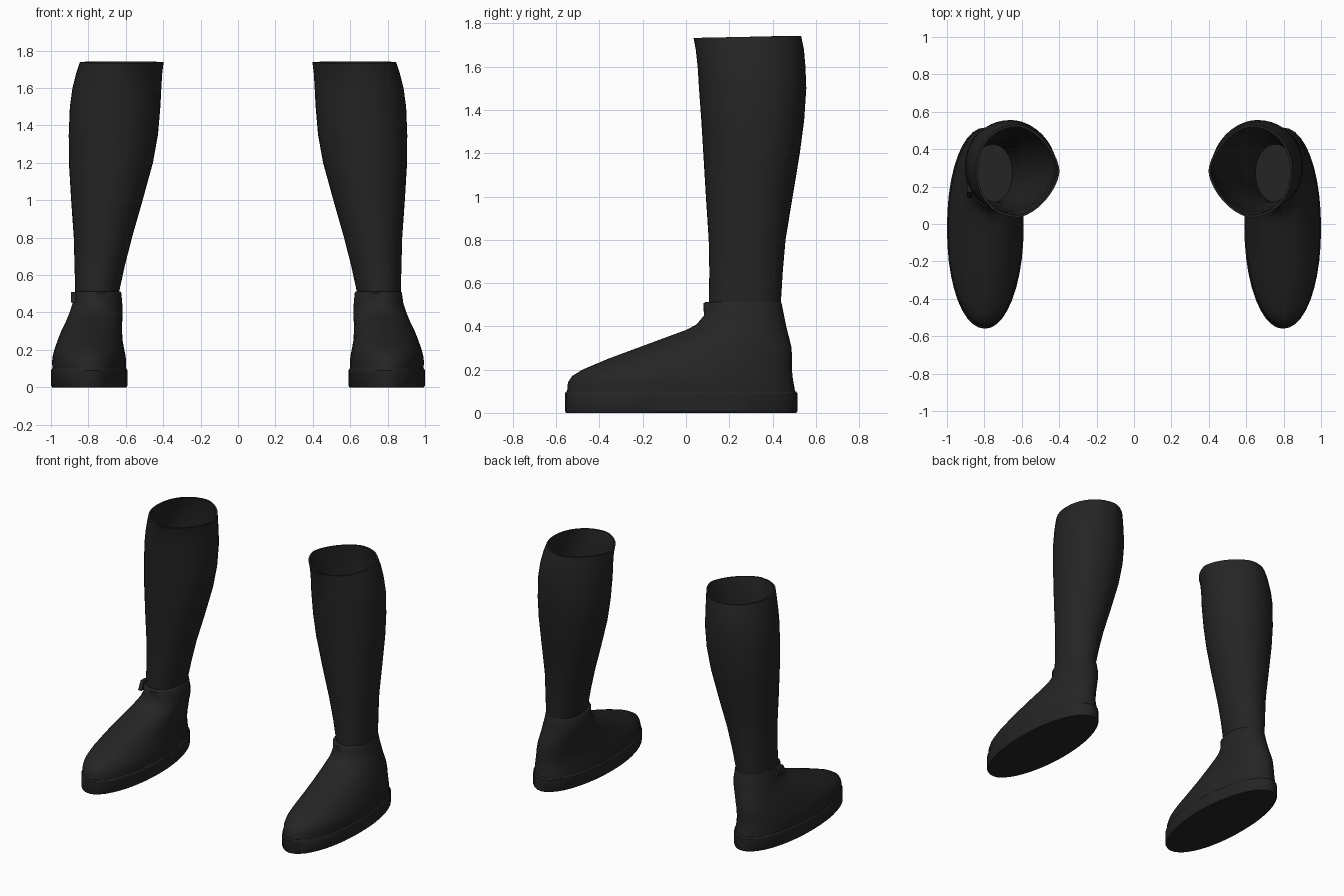
import bpy, bmesh, math

cube = bpy.data.objects.get("Cube")
if cube:
    bpy.data.objects.remove(cube, do_unlink=True)

black = bpy.data.materials.new("black leather")
black.use_nodes = True
COLOUR = (0.018, 0.018, 0.018, 1)
black.diffuse_color = COLOUR
black.node_tree.nodes["Principled BSDF"].inputs["Base Color"].default_value = COLOUR

SEGMENTS = 40


def power(v, p):
    return math.copysign(abs(v) ** p, v)


def ring_points(z, x0, x1, y0, y1, inner=2.0, tilt=0.0):
    """Rounded ring; 'inner' below 2 pulls the inner side to a point."""
    cx, cy, rx, ry = (x0 + x1) / 2, (y0 + y1) / 2, (x1 - x0) / 2, (y1 - y0) / 2
    points = []
    for i in range(SEGMENTS):
        a = 2 * math.pi * i / SEGMENTS
        c, s = math.cos(a), math.sin(a)
        p = 2 / (inner if c < 0 else 2.1)
        points.append((cx + rx * power(c, p), cy + ry * power(s, p), z + tilt * s))
    return points


def finish(name, bm, side, angle):
    if side < 0:
        for v in bm.verts:
            v.co.x *= -1
    bmesh.ops.recalc_face_normals(bm, faces=bm.faces)
    mesh = bpy.data.meshes.new(name)
    bm.to_mesh(mesh)
    bm.free()
    mesh.materials.append(black)
    obj = bpy.data.objects.new(name, mesh)
    bpy.context.collection.objects.link(obj)
    bpy.ops.object.select_all(action='DESELECT')
    obj.select_set(True)
    bpy.context.view_layer.objects.active = obj
    bpy.ops.object.shade_smooth_by_angle(angle=math.radians(angle))
    return obj


def loft(name, rings, side, angle=40):
    bm = bmesh.new()
    loops = [[bm.verts.new(p) for p in ring_points(*r)] for r in rings]
    for a, b in zip(loops, loops[1:]):
        for i in range(SEGMENTS):
            j = (i + 1) % SEGMENTS
            bm.faces.new((a[i], a[j], b[j], b[i]))
    bm.faces.new(loops[0][::-1])
    bm.faces.new(loops[-1])
    return finish(name, bm, side, angle)


# Ring profiles: height, inner x, outer x, front y, back y
SOLE = [
    (0.0, 0.596, 0.994, -0.555, 0.51),
    (0.01, 0.59, 1.0, -0.56, 0.516),
    (0.09, 0.59, 1.0, -0.56, 0.516),
    (0.1, 0.597, 0.994, -0.553, 0.508),
]
FOOT = [
    (0.095, 0.598, 0.992, -0.55, 0.505),
    (0.14, 0.598, 0.994, -0.546, 0.497),
    (0.17, 0.602, 0.99, -0.527, 0.492),
    (0.2, 0.608, 0.982, -0.478, 0.49),
    (0.25, 0.617, 0.965, -0.36, 0.49),
    (0.3, 0.62, 0.945, -0.225, 0.488),
    (0.35, 0.619, 0.921, -0.09, 0.476),
    (0.385, 0.617, 0.906, 0.005, 0.467),
    (0.41, 0.617, 0.897, 0.05, 0.461),
    (0.45, 0.619, 0.884, 0.083, 0.453),
    (0.505, 0.624, 0.876, 0.08, 0.442),
    (0.512, 0.63, 0.872, 0.088, 0.439),
]
SHAFT = [
    (0.5, 0.638, 0.87, 0.105, 0.438),
    (0.65, 0.605, 0.874, 0.108, 0.447),
    (0.8, 0.567, 0.878, 0.105, 0.46),
    (1.0, 0.51, 0.892, 0.092, 0.493),
    (1.2, 0.455, 0.904, 0.08, 0.526, 1.95),
    (1.35, 0.428, 0.905, 0.071, 0.546, 1.9),
    (1.5, 0.415, 0.899, 0.06, 0.556, 1.85),
    (1.6, 0.41, 0.885, 0.054, 0.552, 1.75),
    (1.68, 0.405, 0.865, 0.045, 0.545, 1.65),
    (1.738, 0.398, 0.846, 0.035, 0.532, 1.6, 0.005),
]


def inset(ring, d):
    z, x0, x1, y0, y1, *rest = ring
    return (z, x0 + d, x1 - d, y0 + d, y1 - d, *rest)


for side, label in ((1, "left"), (-1, "right")):
    loft(label + "_sole", SOLE, side, 30)
    loft(label + "_foot", FOOT, side, 50)
    # The shaft folds over the rim and runs back down inside to a floor
    lining = [inset(r, 0.012) for r in reversed(SHAFT[1:])]
    floor = inset((0.516,) + SHAFT[0][1:], 0.012)
    loft(label + "_shaft", SHAFT + lining + [floor], side, 50)

# Small tapered tab on the outer ankle of the right boot
bm = bmesh.new()
outline = [(0.14, 0.452), (0.24, 0.452), (0.215, 0.51), (0.17, 0.51)]
outer = [bm.verts.new((0.892, y, z)) for y, z in outline]
inner = [bm.verts.new((0.865, y, z)) for y, z in outline]
bm.faces.new(outer)
bm.faces.new(inner[::-1])
for i in range(4):
    j = (i + 1) % 4
    bm.faces.new((outer[i], inner[i], inner[j], outer[j]))
finish("right_ankle_tab", bm, -1, 30)
